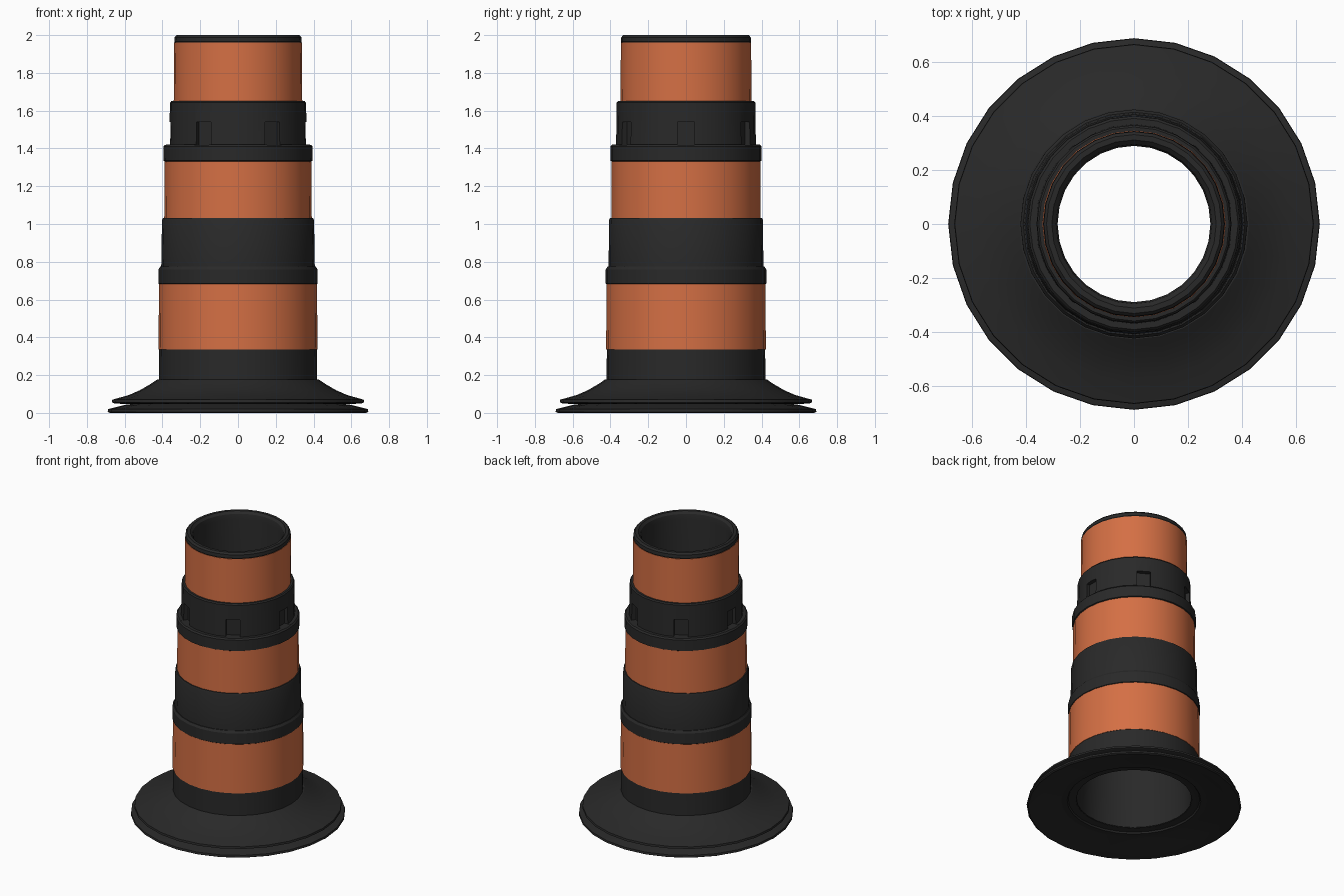
import bpy, bmesh, math

if "Cube" in bpy.data.objects:
    bpy.data.objects.remove(bpy.data.objects["Cube"])

SEG = 28


def material(name, rgb):
    m = bpy.data.materials.new(name)
    m.diffuse_color = (*rgb, 1)
    m.use_nodes = True
    m.node_tree.nodes["Principled BSDF"].inputs["Base Color"].default_value = m.diffuse_color
    return m


black = material("black_rubber", (0.022, 0.022, 0.022))
orange = material("orange_band", (0.66, 0.16, 0.058))


def finish(ob):
    bpy.ops.object.select_all(action='DESELECT')
    ob.select_set(True)
    bpy.context.view_layer.objects.active = ob
    bpy.ops.object.shade_smooth_by_angle(angle=math.radians(30))


def lathe(name, profile, mat):
    """Revolve a closed (radius, height) profile; the tube narrows slightly in x upward."""
    bm = bmesh.new()
    rings = []
    for i in range(SEG):
        a = 2 * math.pi * i / SEG
        rings.append([bm.verts.new((r * math.cos(a) * (1 - 0.011 * z), r * math.sin(a), z))
                      for r, z in profile])
    n = len(profile)
    for i in range(SEG):
        p, q = rings[i], rings[(i + 1) % SEG]
        for j in range(n):
            k = (j + 1) % n
            bm.faces.new((p[j], q[j], q[k], p[k]))
    bmesh.ops.recalc_face_normals(bm, faces=bm.faces)
    me = bpy.data.meshes.new(name)
    bm.to_mesh(me)
    bm.free()
    me.materials.append(mat)
    ob = bpy.data.objects.new(name, me)
    bpy.context.collection.objects.link(ob)
    return ob


# Hollow stepped tube with the flared upper foot, outside then inside
body = lathe("stepped_body", [
    (0.43, 0.045), (0.60, 0.047), (0.655, 0.05), (0.668, 0.056), (0.666, 0.07),
    (0.58, 0.094), (0.52, 0.12), (0.465, 0.152), (0.428, 0.177), (0.42, 0.177),
    (0.418, 0.68), (0.425, 0.685), (0.425, 0.76), (0.415, 0.775), (0.41, 0.775),
    (0.407, 1.022), (0.402, 1.032), (0.392, 1.032),
    (0.391, 1.33), (0.401, 1.335), (0.401, 1.41), (0.392, 1.42), (0.370, 1.42),
    (0.367, 1.642), (0.360, 1.65), (0.344, 1.65),
    (0.342, 1.96), (0.345, 1.965), (0.343, 1.988), (0.332, 2.0),
    (0.312, 2.0), (0.297, 1.985), (0.290, 1.95), (0.370, 0.06), (0.42, 0.06),
], black)

# Six pockets round the upper collar, one on each side along x
for i in range(6):
    a = math.pi / 3 * i
    r = 0.38
    bpy.ops.mesh.primitive_cube_add(
        size=1, location=(r * math.cos(a), r * math.sin(a), 1.4795), rotation=(0, 0, a))
    cutter = bpy.context.object
    cutter.name = "pocket_cutter"
    cutter.scale = (0.09, 0.09, 0.121)
    cutter.hide_render = True
    mod = body.modifiers.new("pocket", 'BOOLEAN')
    mod.operation = 'DIFFERENCE'
    mod.solver = 'EXACT'
    mod.object = cutter
    bpy.context.view_layer.objects.active = body
    bpy.ops.object.modifier_apply(modifier=mod.name)
    bpy.data.objects.remove(cutter)
finish(body)

# Lower foot disc, dished underneath
finish(lathe("foot_disc", [
    (0.68, 0.0), (0.69, 0.006), (0.688, 0.02), (0.60, 0.042), (0.43, 0.065),
    (0.375, 0.065), (0.375, 0.058), (0.43, 0.055), (0.60, 0.012),
], black))

# Orange sleeves
for name, r0, r1, z0, z1 in [("lower_band", 0.4225, 0.4215, 0.335, 0.682),
                             ("middle_band", 0.395, 0.394, 1.03, 1.333),
                             ("upper_band", 0.3465, 0.345, 1.648, 1.96)]:
    finish(lathe(name, [(r0, z0), (r1, z1), (r1 - 0.006, z1), (r0 - 0.006, z0)], orange))
